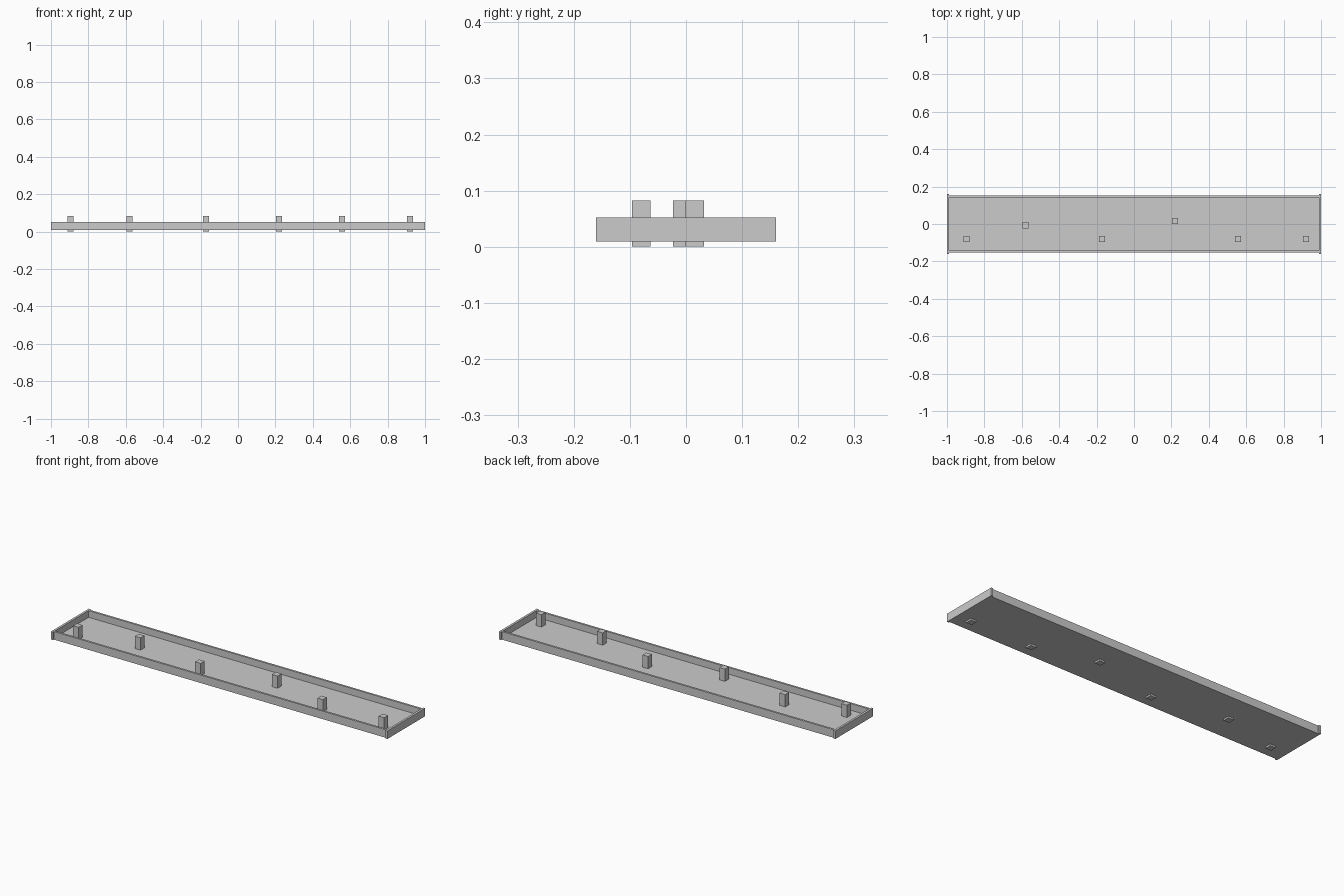
import bpy

if "Cube" in bpy.data.objects:
    bpy.data.objects.remove(bpy.data.objects["Cube"])


def box(name, x0, x1, y0, y1, z0, z1):
    bpy.ops.mesh.primitive_cube_add(
        size=1, location=((x0 + x1) / 2, (y0 + y1) / 2, (z0 + z1) / 2))
    ob = bpy.context.object
    ob.name = name
    ob.scale = (x1 - x0, y1 - y0, z1 - z0)
    bpy.ops.object.transform_apply(location=False, rotation=False, scale=True)
    return ob


BOTTOM, RIM = 0.009, 0.052

# Thin floor panel
box("floor_panel", -0.988, 0.988, -0.142, 0.142, BOTTOM, 0.016)

# Long side rails and slightly wider end boards
for side, label in ((-1, "front"), (1, "back")):
    y0, y1 = sorted((side * 0.142, side * 0.153))
    box(label + "_rail", -0.988, 0.988, y0, y1, BOTTOM, RIM)
for side, label in ((-1, "left"), (1, "right")):
    x0, x1 = sorted((side * 0.988, side * 1.0))
    box(label + "_end_board", x0, x1, -0.16, 0.16, BOTTOM, RIM)

# Square pegs passing through the floor
PEGS = [(-0.896, -0.08), (-0.58, -0.007), (-0.171, -0.08),
        (0.219, 0.016), (0.556, -0.08), (0.92, -0.08)]
H = 0.0165
for i, (x, y) in enumerate(PEGS, 1):
    box(f"peg_{i}", x - H, x + H, y - H, y + H, 0.0, 0.082)
